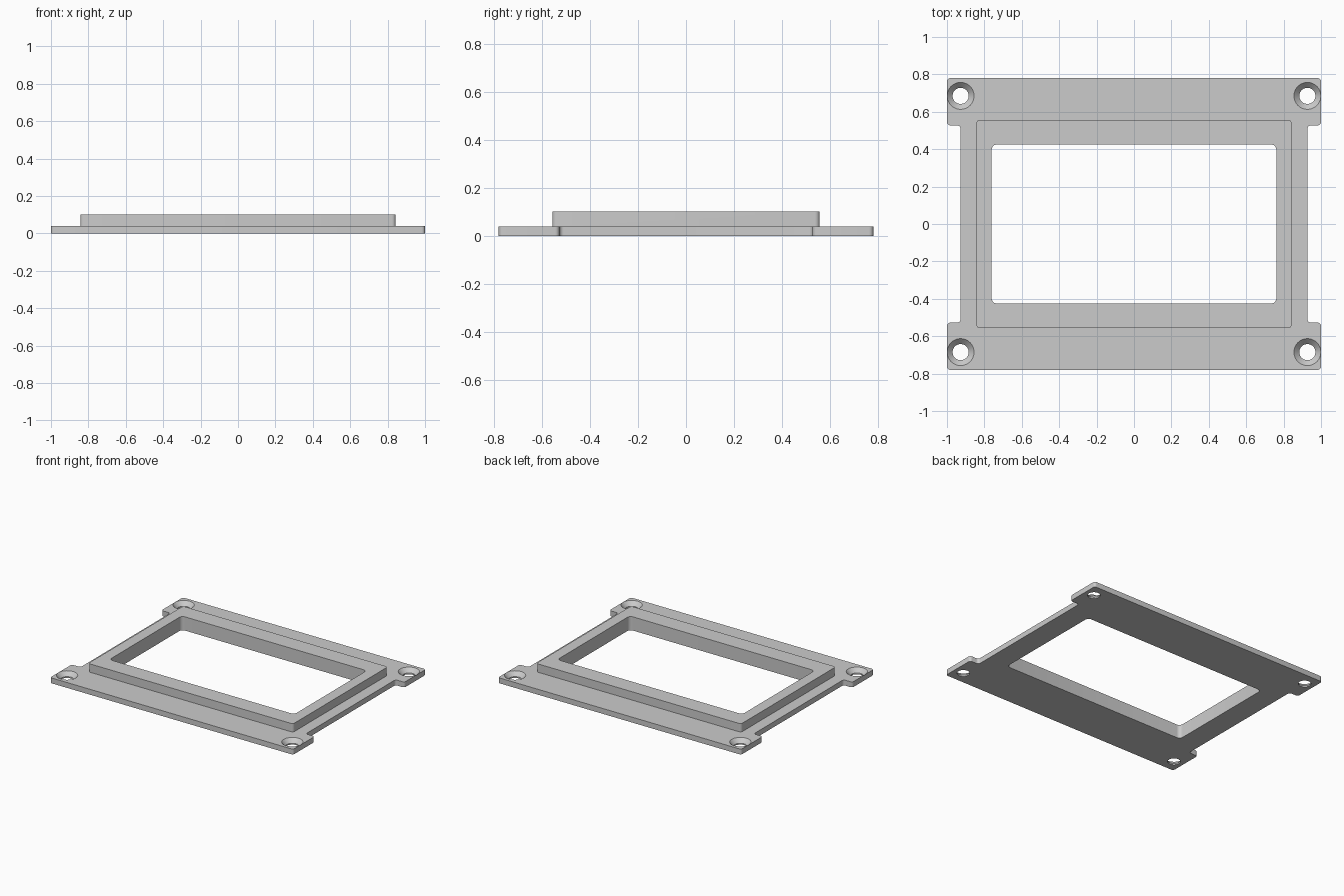
import bpy
import bmesh
import math

PLATE_TOP = 0.04
RIM_TOP = 0.102

old = bpy.data.objects.get("Cube")
if old:
    bpy.data.objects.remove(old, do_unlink=True)

grey = bpy.data.materials.new("light grey plastic")
grey.use_nodes = True
colour = (0.6, 0.6, 0.6, 1.0)
grey.diffuse_color = colour
grey.node_tree.nodes["Principled BSDF"].inputs["Base Color"].default_value = colour


def make_object(name, bm):
    bmesh.ops.recalc_face_normals(bm, faces=bm.faces)
    mesh = bpy.data.meshes.new(name)
    bm.to_mesh(mesh)
    bm.free()
    mesh.materials.append(grey)
    obj = bpy.data.objects.new(name, mesh)
    bpy.context.collection.objects.link(obj)
    return obj


def prism(name, quarter, z0, z1, radius):
    """Extrude an outline mirrored from one quarter, with rounded upright edges."""
    flip = quarter[::-1]
    outline = (quarter + [(-x, y) for x, y in flip]
               + [(-x, -y) for x, y in quarter] + [(x, -y) for x, y in flip])
    bm = bmesh.new()
    base = bm.faces.new([bm.verts.new((x, y, z0)) for x, y in outline])
    top = bmesh.ops.extrude_face_region(bm, geom=[base], use_keep_orig=True)["geom"]
    bmesh.ops.translate(bm, vec=(0, 0, z1 - z0),
                        verts=[v for v in top if isinstance(v, bmesh.types.BMVert)])
    upright = [e for e in bm.edges
               if abs(e.verts[0].co.z - e.verts[1].co.z) > (z1 - z0) / 2]
    bmesh.ops.bevel(bm, geom=upright, offset=radius, segments=6,
                    profile=0.5, affect='EDGES')
    return make_object(name, bm)


def turned(name, profile, x, y, sides=48):
    """Closed solid of revolution from (radius, height) pairs."""
    bm = bmesh.new()
    rings = []
    for r, z in profile:
        angles = [2 * math.pi * i / sides for i in range(sides)]
        rings.append([bm.verts.new((x + r * math.cos(a), y + r * math.sin(a), z))
                      for a in angles])
    for low, high in zip(rings, rings[1:]):
        for i in range(sides):
            j = (i + 1) % sides
            bm.faces.new((low[i], low[j], high[j], high[i]))
    bm.faces.new(rings[0][::-1])
    bm.faces.new(rings[-1])
    return make_object(name, bm)


def combine(target, tool, operation):
    tool.hide_render = True
    mod = target.modifiers.new(operation.lower(), 'BOOLEAN')
    mod.operation = operation
    mod.solver = 'EXACT'
    mod.object = tool
    bpy.context.view_layer.objects.active = target
    bpy.ops.object.modifier_apply(modifier=mod.name)
    bpy.data.objects.remove(tool, do_unlink=True)


# Flat plate with four corner lugs
plate = prism("display_bezel", [(0.927, 0.527), (1.0, 0.527), (1.0, 0.78)],
              0, PLATE_TOP, 0.018)

# Raised rim around the window
rim = prism("raised_rim", [(0.843, 0.557)], PLATE_TOP / 2, RIM_TOP, 0.02)
combine(plate, rim, 'UNION')

# Window opening
window = prism("window_cutter", [(0.761, 0.425)], -0.1, 0.2, 0.028)
combine(plate, window, 'DIFFERENCE')

# Countersunk screw holes
screw = [(0.043, -0.02), (0.043, 0.01), (0.072, PLATE_TOP), (0.0817, 0.05)]
for sx in (-1, 1):
    for sy in (-1, 1):
        hole = turned("screw_cutter", screw, sx * 0.927, sy * 0.685)
        combine(plate, hole, 'DIFFERENCE')

# Smooth rounded corners and holes, keep edges crisp
bpy.ops.object.select_all(action='DESELECT')
plate.select_set(True)
bpy.context.view_layer.objects.active = plate
bpy.ops.object.shade_smooth_by_angle(angle=math.radians(30))
